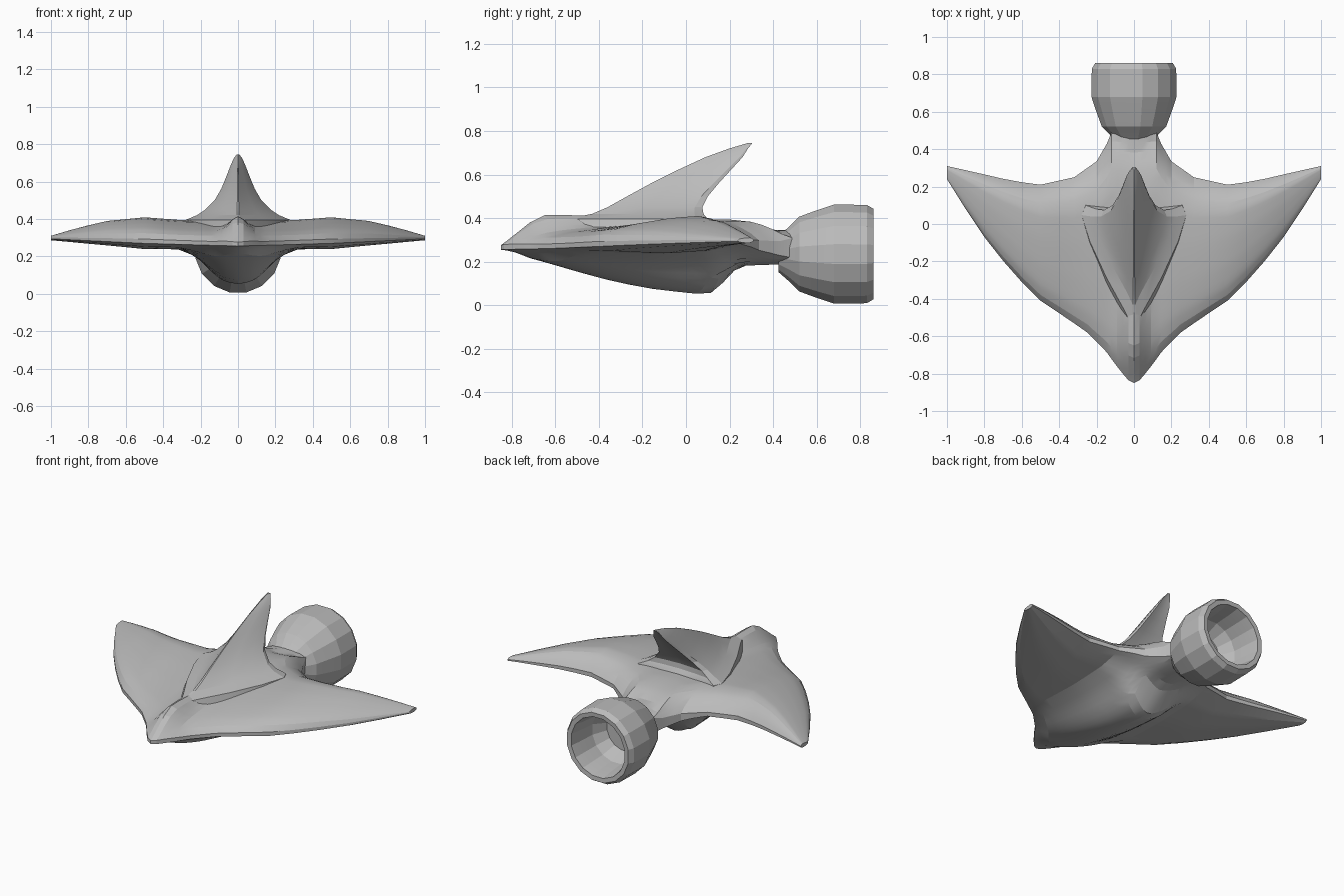
import bpy, bmesh, math

if "Cube" in bpy.data.objects:
    bpy.data.objects.remove(bpy.data.objects["Cube"])

grey = bpy.data.materials.new("hull grey")
grey.use_nodes = True
colour = (0.5, 0.5, 0.5, 1)
grey.diffuse_color = colour
grey.node_tree.nodes["Principled BSDF"].inputs["Base Color"].default_value = colour


def interp(points, t):
    """Piecewise linear lookup."""
    if t <= points[0][0]:
        return points[0][1]
    for (a, p), (b, q) in zip(points, points[1:]):
        if t <= b:
            return p + (q - p) * (t - a) / (b - a)
    return points[-1][1]


def loft(name, rings, cap=True):
    """Skin closed rings of equal length."""
    bm = bmesh.new()
    rows = [[bm.verts.new(p) for p in ring] for ring in rings]
    n = len(rows[0])
    for a, b in zip(rows, rows[1:]):
        for i in range(n):
            j = (i + 1) % n
            bm.faces.new((a[i], a[j], b[j], b[i]))
    if cap:
        bm.faces.new(rows[0])
        bm.faces.new(rows[-1])
    bmesh.ops.remove_doubles(bm, verts=bm.verts, dist=0.0005)
    bmesh.ops.recalc_face_normals(bm, faces=bm.faces)
    mesh = bpy.data.meshes.new(name)
    bm.to_mesh(mesh)
    bm.free()
    mesh.materials.append(grey)
    obj = bpy.data.objects.new(name, mesh)
    bpy.context.collection.objects.link(obj)
    bpy.context.view_layer.objects.active = obj
    obj.select_set(True)
    bpy.ops.object.shade_smooth_by_angle(angle=math.radians(14))
    obj.select_set(False)
    return obj


# Hull planform and section curves, by distance from the centreline
LEAD = [(0, -.85), (.03, -.835), (.06, -.80), (.1, -.75), (.15, -.68), (.25, -.58), (.35, -.51),
        (.5, -.41), (.65, -.26), (.8, -.07), (.9, .08), (1, .24)]
TRAIL = [(0, .49), (.12, .49), (.145, .43), (.2, .335), (.32, .25), (.5, .21), (.65, .23),
         (.8, .265), (1, .31)]
PEAK = [(0, .395), (.3, .395), (.5, .41), (.7, .39), (.85, .355), (1, .31)]
WING_DEPTH = [(0, .03), (.5, .045), (.8, .025), (1, .01)]
KEEL_WIDTH = [(0, 1), (.05, .97), (.1, .85), (.15, .62), (.2, .36), (.25, .17), (.32, 0)]
# Section curves along the chord, then the keel and nose by y
RISE = [(0, .08), (.04, .3), (.12, .5), (.3, .72), (.55, .92), (.75, 1), (.86, .88), (.95, .5), (1, .12)]
SINK = [(0, .2), (.1, .6), (.5, 1), (.8, .9), (1, .2)]
KEEL = [(-.85, 0), (-.7, .03), (-.4, .11), (-.2, .15), (0, .175), (.1, .185), (.15, .155),
        (.2, .09), (.25, .055), (.49, .065)]
NOSE = [(-.85, 0), (-.8, .01), (-.73, .05), (-.67, .08), (-.6, .075), (-.4, .045), (-.1, 0)]
CHORD = [0, .02, .05, .1, .15, .2, .28, .36, .44, .52, .6, .67, .72, .76, .8, .84, .88, .92, .96, 1]


def hull_section(x):
    """Closed ring: over the top from front to back, then back underneath."""
    d = abs(x)
    front, back = interp(LEAD, d), interp(TRAIL, d)
    top, bottom = [], []
    neck = .09 * math.sqrt(max(0, 1 - (d / .15) ** 2))
    for v in CHORD:
        y = front + (back - front) * v
        edge = .265 + .035 * d + .02 * v * v * d * (1 - d) * 4
        z = edge + (interp(PEAK, d) - edge) * interp(RISE, v)
        z += interp(NOSE, y) * math.exp(-(d / .06) ** 2)
        if v > .85:
            z = max(z, .255 + neck)
        low = edge - interp(WING_DEPTH, d) * interp(SINK, v) - .004
        low -= interp(KEEL, y) * interp(KEEL_WIDTH, d) * min(1, v / .1)
        top.append((x, y, z))
        bottom.append((x, y, low))
    return top + bottom[::-1]


half = [.03, .06, .09, .12, .145, .17, .2, .25, .32, .4, .5, .6, .7, .8, .9, .96, 1]
loft("manta_hull", [hull_section(x) for x in [-x for x in reversed(half)] + [0] + half])

# Dorsal fin: swept levels of (height, front, back, half width)
FIN = [(.33, -.62, .12, .30), (.395, -.55, .10, .28), (.42, -.43, .08, .22), (.45, -.36, .075, .175),
       (.50, -.27, .10, .125), (.56, -.16, .15, .09), (.62, -.04, .205, .065), (.68, .09, .26, .042),
       (.72, .2, .285, .025), (.745, .285, .305, .008)]
OUTLINE = [(0, .03), (.15, .2), (.4, .52), (.7, .84), (.92, 1), (1, .92), (.98, .5)]


def fin_section(z, front, back, width):
    side = [(width * w, front + (back - front) * t, z) for t, w in OUTLINE]
    rear = [(0, back - .03 * (back - front), z)]
    return side + rear + [(-x, y, h) for x, y, h in reversed(side)]


loft("dorsal_fin", [fin_section(*level) for level in FIN])

# Thruster bell: outer skin, rim, then hollow inside, as (y, radius)
BELL = [(.425, .085), (.47, .125), (.52, .175), (.60, .205), (.68, .232), (.83, .23), (.86, .212),
        (.858, .185), (.80, .175), (.68, .165), (.60, .12)]
SIDES = 16
rings = [[(r * math.cos(a), y, .235 + r * math.sin(a))
          for a in (math.tau * (i + .5) / SIDES for i in range(SIDES))] for y, r in BELL]
loft("thruster_bell", rings)
